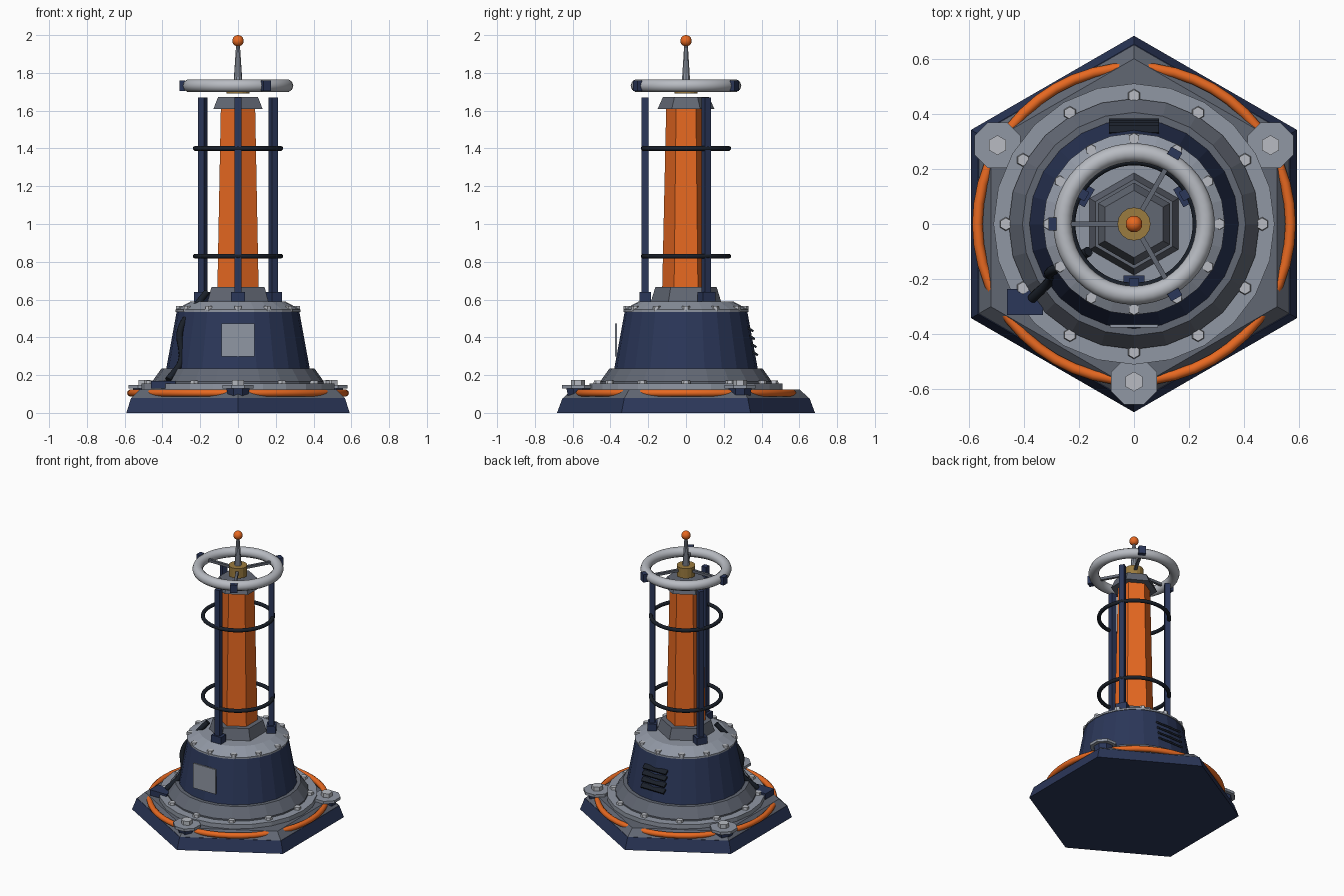
import bpy
from math import sin, cos, pi, radians
from mathutils import Vector

if "Cube" in bpy.data.objects:
    bpy.data.objects.remove(bpy.data.objects["Cube"])


def mat(name, r, g, b):
    m = bpy.data.materials.new(name)
    m.diffuse_color = (r, g, b, 1)
    m.use_nodes = True
    m.node_tree.nodes["Principled BSDF"].inputs["Base Color"].default_value = m.diffuse_color
    return m


NAVY = mat("navy", .024, .038, .1)
DARK = mat("dark", .01, .014, .022)
ORANGE = mat("orange", .8, .14, .015)
LIGHT = mat("light_grey", .28, .31, .37)
MID = mat("mid_grey", .12, .135, .17)
PALE = mat("pale_grey", .48, .5, .54)
GOLD = mat("gold", .33, .2, .05)


def add(name, verts, faces, m):
    me = bpy.data.meshes.new(name)
    me.from_pydata(verts, [], faces)
    me.materials.append(m)
    o = bpy.data.objects.new(name, me)
    bpy.context.collection.objects.link(o)
    return o


def lathe(name, profile, n, m, at=(0, 0), turn=0.0):
    """Closed solid of n sides from (radius, z) points, bottom to top."""
    verts = [(at[0] + r * cos(turn + 2 * pi * i / n), at[1] + r * sin(turn + 2 * pi * i / n), z)
             for r, z in profile for i in range(n)]
    k = len(profile)
    faces = [(j * n + i, j * n + (i + 1) % n, (j + 1) * n + (i + 1) % n, (j + 1) * n + i)
             for j in range(k - 1) for i in range(n)]
    faces += [tuple(range(n - 1, -1, -1)), tuple(range((k - 1) * n, k * n))]
    return add(name, verts, faces, m)


def box(name, loc, size, m, rot=(0, 0, 0)):
    bpy.ops.mesh.primitive_cube_add(size=1, location=loc, rotation=rot)
    o = bpy.context.object
    o.name = name
    o.scale = size
    o.data.materials.append(m)
    return o


def smooth(o):
    for p in o.data.polygons:
        p.use_smooth = True


def ring(name, z, R, r, m, n=48):
    bpy.ops.mesh.primitive_torus_add(location=(0, 0, z), major_radius=R, minor_radius=r,
                                     major_segments=n, minor_segments=10)
    o = bpy.context.object
    o.name = name
    o.data.materials.append(m)
    smooth(o)


def polar(r, deg):
    return r * cos(radians(deg)), r * sin(radians(deg))


HEX = pi / 2

# hexagonal base with orange bumper ring
lathe("base_skirt", [(.683, 0), (.653, .08)], 6, NAVY, turn=HEX)
lathe("base_deck", [(.65, .08), (.6, .125)], 6, MID, turn=HEX)
ring("bumper_ring", .105, .568, .019, ORANGE, 48)

# three anchor feet with pads and bolts
for a in (30, 150, 270):
    p = polar(.572, a)
    lathe("anchor_foot", [(.04, -0.0), (.066, .13)], 8, NAVY, p, pi / 8)
    lathe("anchor_pad", [(.09, .128), (.09, .147)], 8, LIGHT, p, pi / 8)
    lathe("anchor_bolt", [(.036, .147), (.036, .175)], 6, PALE, p, HEX)

# bolted flange, housing and shoulder
lathe("lower_flange", [(.51, .12), (.51, .155)], 24, LIGHT)
lathe("flange_cone", [(.455, .155), (.455, .165), (.405, .235)], 24, MID)
lathe("housing", [(.38, .233), (.325, .535)], 24, NAVY)
lathe("shoulder", [(.33, .535), (.33, .547), (.25, .59)], 24, LIGHT)
for i in range(12):
    lathe("flange_bolt", [(.026, .15), (.022, .172)], 6, PALE, polar(.465, 30 * i), HEX)
    lathe("shoulder_bolt", [(.022, .54), (.02, .566)], 6, PALE, polar(.31, 30 * i), HEX)

# hexagonal core column
lathe("column_collar", [(.187, .585), (.162, .667)], 6, MID, turn=HEX)
lathe("core_column", [(.126, .66), (.105, 1.612)], 6, ORANGE, turn=HEX)
lathe("column_cap", [(.15, 1.61), (.122, 1.672)], 6, MID, turn=HEX)

# cage posts and hoops
for a in (30, 150, 270):
    x, y = polar(.216, a)
    box("cage_post", (x, y, 1.135), (.037, .037, 1.07), NAVY, (0, 0, radians(a)))
    box("post_shoe", (x, y, .613), (.06, .075, .052), NAVY, (0, 0, radians(a)))
for z in (.83, 1.4):
    ring("cage_hoop", z, .226, .013, DARK)

# floating head: hub, ring, spokes, clips, antenna
lathe("head_hub", [(.06, 1.69), (.06, 1.76)], 16, GOLD)
ring("head_ring", 1.732, .259, .034, PALE)
for a in (60, 180, 300):
    x, y = polar(.15, a)
    box("head_spoke", (x, y, 1.732), (.2, .018, .018), MID, (0, 0, radians(a)))
    x, y = polar(.296, a)
    box("ring_clip", (x, y, 1.732), (.03, .046, .055), NAVY, (0, 0, radians(a)))
smooth_spike = lathe("antenna", [(.023, 1.755), (.01, 1.95)], 10, LIGHT)
bpy.ops.mesh.primitive_uv_sphere_add(segments=20, ring_count=12, radius=.03, location=(0, 0, 1.97))
tip = bpy.context.object
tip.name = "antenna_tip"
tip.data.materials.append(ORANGE)
smooth(tip)

# front access plate and rear louvres
box("access_plate", (0, -.37, .387), (.176, .012, .175), LIGHT)
for i in range(4):
    z = .315 + .042 * i
    box("vent_slat", (0, .371 - .19 * (z - .29), z), (.18, .034, .012), DARK, (radians(-35), 0, 0))

# junction box and power cable
box("junction_box", (-.395, -.283, .15), (.13, .095, .04), NAVY)
cu = bpy.data.curves.new("power_cable", "CURVE")
cu.dimensions = "3D"
cu.bevel_depth = .018
cu.bevel_resolution = 2
cu.use_fill_caps = True
cu.materials.append(DARK)
pts = [(-.165, -.1, .64), (-.235, -.14, .55), (-.305, -.175, .44), (-.3, -.2, .28), (-.37, -.27, .175)]
s = cu.splines.new("BEZIER")
s.bezier_points.add(len(pts) - 1)
for b, p in zip(s.bezier_points, pts):
    b.co = Vector(p)
    b.handle_left_type = b.handle_right_type = "AUTO"
bpy.context.collection.objects.link(bpy.data.objects.new("power_cable", cu))
